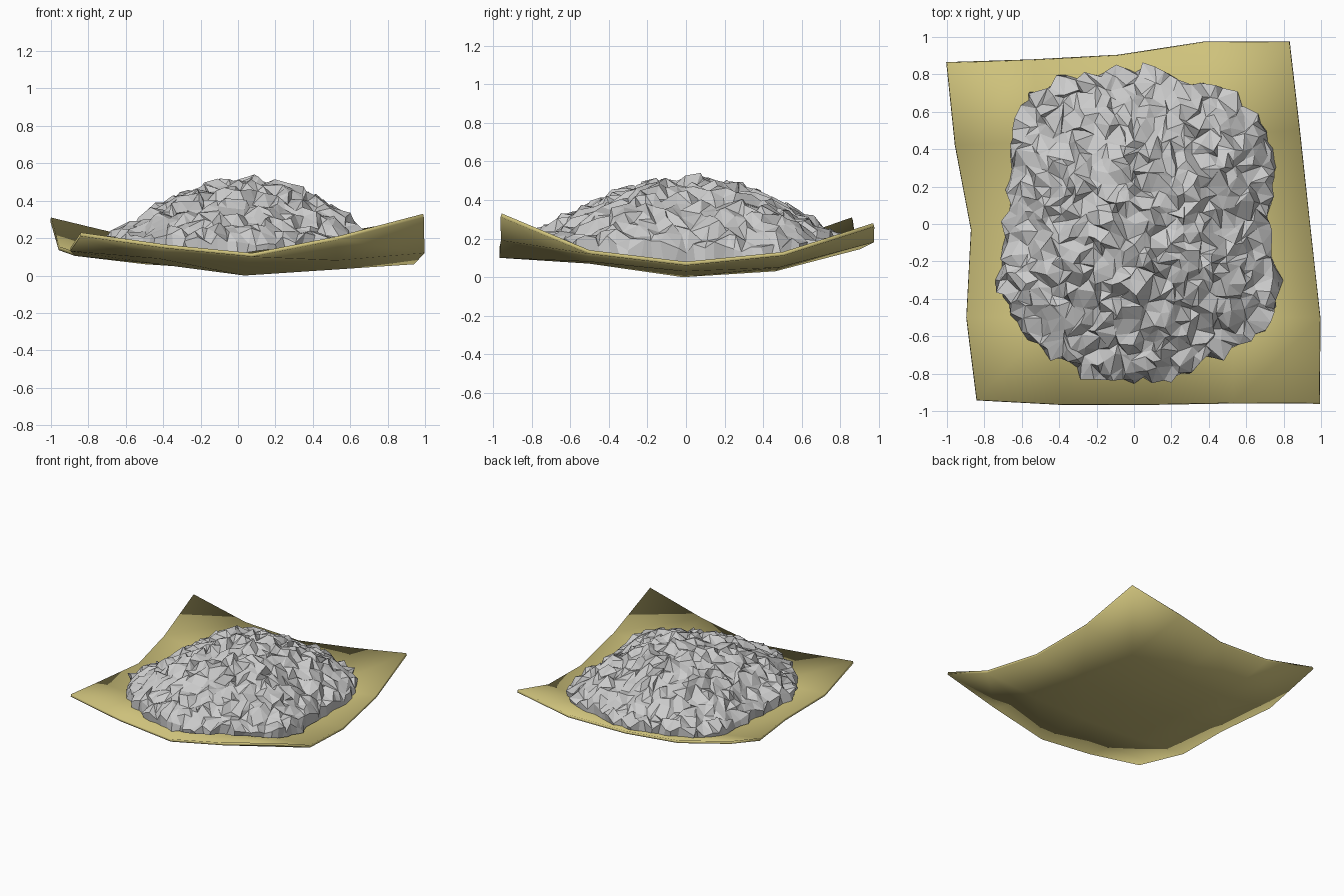
import bpy, bmesh, math, random
from mathutils import Vector
from mathutils.geometry import delaunay_2d_cdt

if "Cube" in bpy.data.objects:
    bpy.data.objects.remove(bpy.data.objects["Cube"])

random.seed(4)

# Sheet: plan outline of each edge and a 5x5 table of top heights (front row first)
LEFT = [(-.84, -.94), (-.895, -.5), (-.87, -.03), (-.955, .42), (-1, .86)]
RIGHT = [(.99, -.955), (.995, -.5), (.94, 0), (.885, .5), (.83, .97)]
FRONT = [-.94, -.965, -.965, -.955, -.955]
BACK = [.86, .875, .9, .97, .97]
HEIGHT = [[.23, .165, .12, .21, .33],
          [.15, .11, .09, .10, .14],
          [.125, .08, .02, .05, .08],
          [.155, .08, .05, .07, .13],
          [.31, .2, .165, .2, .28]]


def sheet_z(x, y):
    u = min(max((x + 1) * 2, 0), 3.999)
    v = min(max((y + 1) * 2, 0), 3.999)
    i, j = int(u), int(v)
    a, b = u - i, v - j
    lo = HEIGHT[j][i] * (1 - a) + HEIGHT[j][i + 1] * a
    hi = HEIGHT[j + 1][i] * (1 - a) + HEIGHT[j + 1][i + 1] * a
    return lo * (1 - b) + hi * b


def add_object(name, bm):
    mesh = bpy.data.meshes.new(name)
    bm.normal_update()
    bm.to_mesh(mesh)
    bm.free()
    ob = bpy.data.objects.new(name, mesh)
    bpy.context.collection.objects.link(ob)
    return ob


# Sagging cloth sheet with thickness
bm = bmesh.new()
grid = []
for j in range(5):
    row = []
    for i in range(5):
        s = i / 4
        x = LEFT[j][0] * (1 - s) + RIGHT[j][0] * s
        y = LEFT[j][1] * (1 - s) + RIGHT[j][1] * s
        if j == 0:
            y = FRONT[i]
        if j == 4:
            y = BACK[i]
        row.append(bm.verts.new((x, y, HEIGHT[j][i])))
    grid.append(row)
for j in range(4):
    for i in range(4):
        bm.faces.new((grid[j][i], grid[j][i + 1], grid[j + 1][i + 1], grid[j + 1][i]))
sheet = add_object("cloth_sheet", bm)
solid = sheet.modifiers.new("thickness", 'SOLIDIFY')
solid.thickness = .02
solid.offset = -1
mat = bpy.data.materials.new("straw_cloth")
mat.diffuse_color = (.62, .54, .20, 1)
mat.use_nodes = True
mat.node_tree.nodes["Principled BSDF"].inputs["Base Color"].default_value = mat.diffuse_color
sheet.data.materials.append(mat)
bpy.context.view_layer.objects.active = sheet
sheet.select_set(True)
bpy.ops.object.shade_smooth_by_angle(angle=math.radians(40))

# Plan outline of the rubble heap, counter-clockwise
OUTLINE = [(.73, 0), (.75, .25), (.73, .45), (.67, .6), (.48, .71), (.25, .78), (0, .84),
           (-.3, .80), (-.54, .7), (-.65, .52), (-.67, .3), (-.69, 0), (-.73, -.35),
           (-.61, -.58), (-.4, -.74), (-.22, -.83), (0, -.86), (.3, -.78),
           (.5, -.66), (.74, -.54), (.79, -.35), (.76, -.18)]
rim = []
for k, p in enumerate(OUTLINE):
    a, b = Vector(p), Vector(OUTLINE[(k + 1) % len(OUTLINE)])
    n = max(1, round((b - a).length / .055))
    rim += [a.lerp(b, m / n) * random.uniform(.965, 1.025) for m in range(n)]
polar = sorted((math.atan2(y, x), math.hypot(x, y)) for x, y in OUTLINE)
polar = [(polar[-1][0] - math.tau, polar[-1][1])] + polar + [(polar[0][0] + math.tau, polar[0][1])]


def reach(x, y):
    ang = math.atan2(y, x)
    for (a0, r0), (a1, r1) in zip(polar, polar[1:]):
        if a0 <= ang <= a1:
            return r0 + (r1 - r0) * (ang - a0) / (a1 - a0)
    return .8


# Scatter points inside the outline and triangulate them
STEP = .052
pts = list(rim)
for j in range(-18, 19):
    for i in range(-18, 19):
        x = (i + .5 * (j % 2) + random.uniform(-.35, .35)) * STEP
        y = (j + random.uniform(-.35, .35)) * STEP
        if math.hypot(x, y) < reach(x, y) - .045:
            pts.append(Vector((x, y)))
verts, _, faces, *_ = delaunay_2d_cdt(pts, [], [list(range(len(rim)))], 1, 1e-5)

# Rubble heap: jagged dome, peak slightly right of and behind the centre
PEAK = Vector((.06, .04))
bm = bmesh.new()
bv = []
for p in verts:
    x, y = p
    t = min(math.hypot(x, y) / reach(x, y), 1)
    q = p - PEAK * (1 - t)
    t = min(math.hypot(*q) / reach(*q), 1)
    edge = sheet_z(x, y) * t + .14 * (1 - t) + .06
    z = edge + (.505 - edge) * (1 - t ** 1.8) + random.uniform(-.04, .04) * (1 - .25 * t)
    bv.append(bm.verts.new((x, y, z)))
for f in faces:
    bm.faces.new([bv[i] for i in f])
bmesh.ops.recalc_face_normals(bm, faces=bm.faces)
bm.normal_update()
if sum(f.normal.z for f in bm.faces) < 0:
    bmesh.ops.reverse_faces(bm, faces=bm.faces)

# Short skirt down to the sheet, then chunky sideways displacement of the stones
border = [e for e in bm.edges if e.is_boundary]
skirt = [v for v in bmesh.ops.extrude_edge_only(bm, edges=border)["geom"]
         if isinstance(v, bmesh.types.BMVert)]
for v in skirt:
    v.co.z = sheet_z(v.co.x, v.co.y) + .008
for v in bv:
    v.co.x += random.uniform(-.025, .025)
    v.co.y += random.uniform(-.025, .025)
add_object("rubble_heap", bm)
